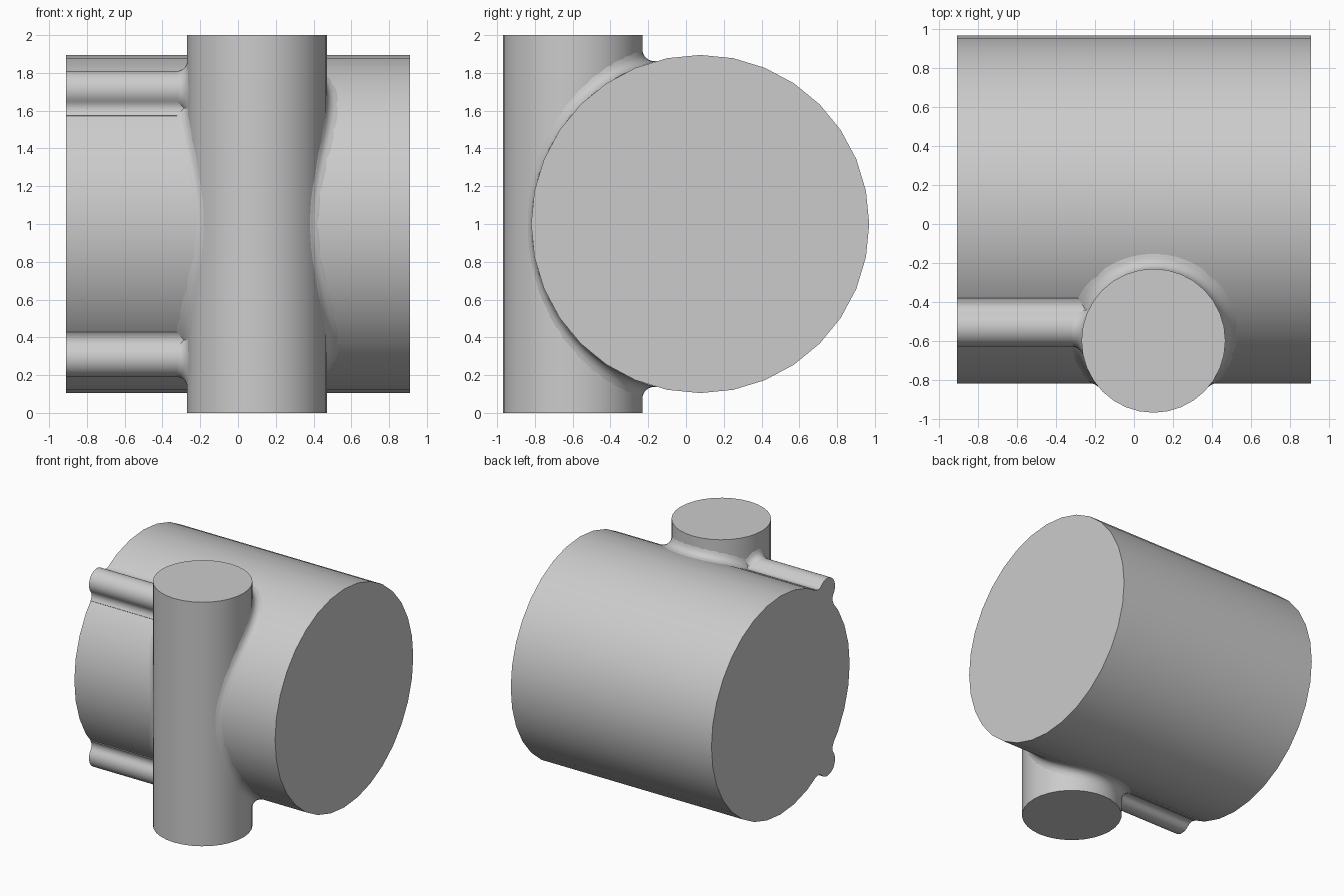
import bpy, bmesh
from math import sin, cos, pi, sqrt, asin, acos, atan2
from mathutils import Vector

if "Cube" in bpy.data.objects:
    bpy.data.objects.remove(bpy.data.objects["Cube"])

BY, BZ, BR, HALF = 0.075, 1.0, 0.895, 0.91    # barrel axis, radius, half length
PX, PY, PR = 0.10, -0.60, 0.37                # post axis and radius
RY, RZ, RR = -0.53, 0.71, 0.10                # rib axis (z offset from barrel) and radius
F = 0.06                                      # fillet radius


def finish(bm, name, angle=0.6):
    me = bpy.data.meshes.new(name)
    bm.to_mesh(me)
    bm.free()
    ob = bpy.data.objects.new(name, me)
    bpy.context.collection.objects.link(ob)
    bpy.ops.object.select_all(action='DESELECT')
    ob.select_set(True)
    bpy.context.view_layer.objects.active = ob
    bpy.ops.object.shade_smooth_by_angle(angle=angle)
    return ob


def cylinder(name, r, length, loc, rot=(0, 0, 0)):
    bpy.ops.mesh.primitive_cylinder_add(vertices=32, radius=r, depth=length,
                                        location=loc, rotation=rot)
    bpy.context.object.name = name
    bpy.ops.object.shade_smooth_by_angle(angle=0.6)


def prism(name, profile, x0, x1):
    # extrude a closed (y, z) profile along x
    bm = bmesh.new()
    face = bm.faces.new([bm.verts.new((x0, y, z)) for y, z in profile])
    ext = bmesh.ops.extrude_face_region(bm, geom=[face])
    moved = [v for v in ext['geom'] if isinstance(v, bmesh.types.BMVert)]
    bmesh.ops.translate(bm, verts=moved, vec=(x1 - x0, 0, 0))
    bmesh.ops.recalc_face_normals(bm, faces=bm.faces)
    return finish(bm, name)


def fillet(name, centres, yc, zc, r, steps=7):
    # rolling-ball blend between the post and a cylinder lying along x
    bm = bmesh.new()
    rows = []
    for c in centres:
        to_post = (Vector((PX, PY, c.z)) - c).normalized()
        to_cyl = (Vector((c.x, yc, zc)) - c).normalized()
        row = []
        for i in range(steps + 1):
            d = to_post.lerp(to_cyl, i / steps)
            k = F + (0.003 if i in (0, steps) else 0)
            row.append(bm.verts.new(c + d.normalized() * k))
        rows.append(row)
    for j, c in enumerate(centres):
        a, b = rows[j], rows[(j + 1) % len(rows)]
        for i in range(steps):
            f = bm.faces.new((a[i], a[i + 1], b[i + 1], b[i]))
            f.normal_update()
            if f.normal.dot(c - f.calc_center_median()) < 0:
                f.normal_flip()
    return finish(bm, name, 1.2)


def ball_centre(s, yc, zc, r, side):
    y, z = yc - (r + F) * cos(s), zc + (r + F) * sin(s)
    return Vector((PX + side * sqrt(max(0, (PR + F) ** 2 - (y - PY) ** 2)), y, z))


# main barrel and upright post
cylinder("barrel", BR, 2 * HALF, (0, BY, BZ), (0, pi / 2, 0))
cylinder("post", PR, 2, (PX, PY, 1))

# blend all round the post where it meets the barrel
s_max = acos((BY - PY - PR - F) / (BR + F))
N = 48
sweep = [s_max * sin(-pi / 2 + pi * (i + 0.5) / N) for i in range(N)]
loop = [ball_centre(s, BY, BZ, BR, -1) for s in sweep]
loop += [ball_centre(s, BY, BZ, BR, 1) for s in reversed(sweep)]
fillet("post_fillet", loop, BY, BZ, BR)

# rib profile in a frame with v pointing out of the barrel
D = sqrt((RY - BY) ** 2 + RZ ** 2)
A = acos(((BR + F) ** 2 + D ** 2 - (RR + F) ** 2) / (2 * (BR + F) * D))
bu, bv = (BR + F) * sin(A), (BR + F) * cos(A)
a0 = atan2(-bv, -bu)                 # ball towards barrel axis
if a0 < 0:
    a0 += 2 * pi
a1 = atan2(D - bv, -bu) % (2 * pi)   # ball towards rib axis
half = [(bu + F * cos(a0 + (a1 - a0) * i / 6), bv + F * sin(a0 + (a1 - a0) * i / 6))
        for i in range(7)]
r0 = atan2(bv - D, bu)
half += [(RR * cos(r0 + (pi / 2 - r0) * i / 8), D + RR * sin(r0 + (pi / 2 - r0) * i / 8))
         for i in range(1, 9)]
half.insert(0, (half[0][0], BR - 0.12))
outline = half + [(-u, v) for u, v in reversed(half[:-1])]

# the two side ribs, upper and lower, each blended into the post
vy, vz = (RY - BY) / D, RZ / D
for label, m in (("upper", 1), ("lower", -1)):
    prof = [(BY + v * vy + u * vz, BZ + m * (v * vz - u * vy)) for u, v in outline]
    prism(label + "_rib", prof, -HALF, PX)
    zc = BZ + m * RZ
    ring = [ball_centre(2 * pi * i / 32, RY, zc, RR, -1) for i in range(32)]
    fillet(label + "_rib_fillet", ring, RY, zc, RR)
